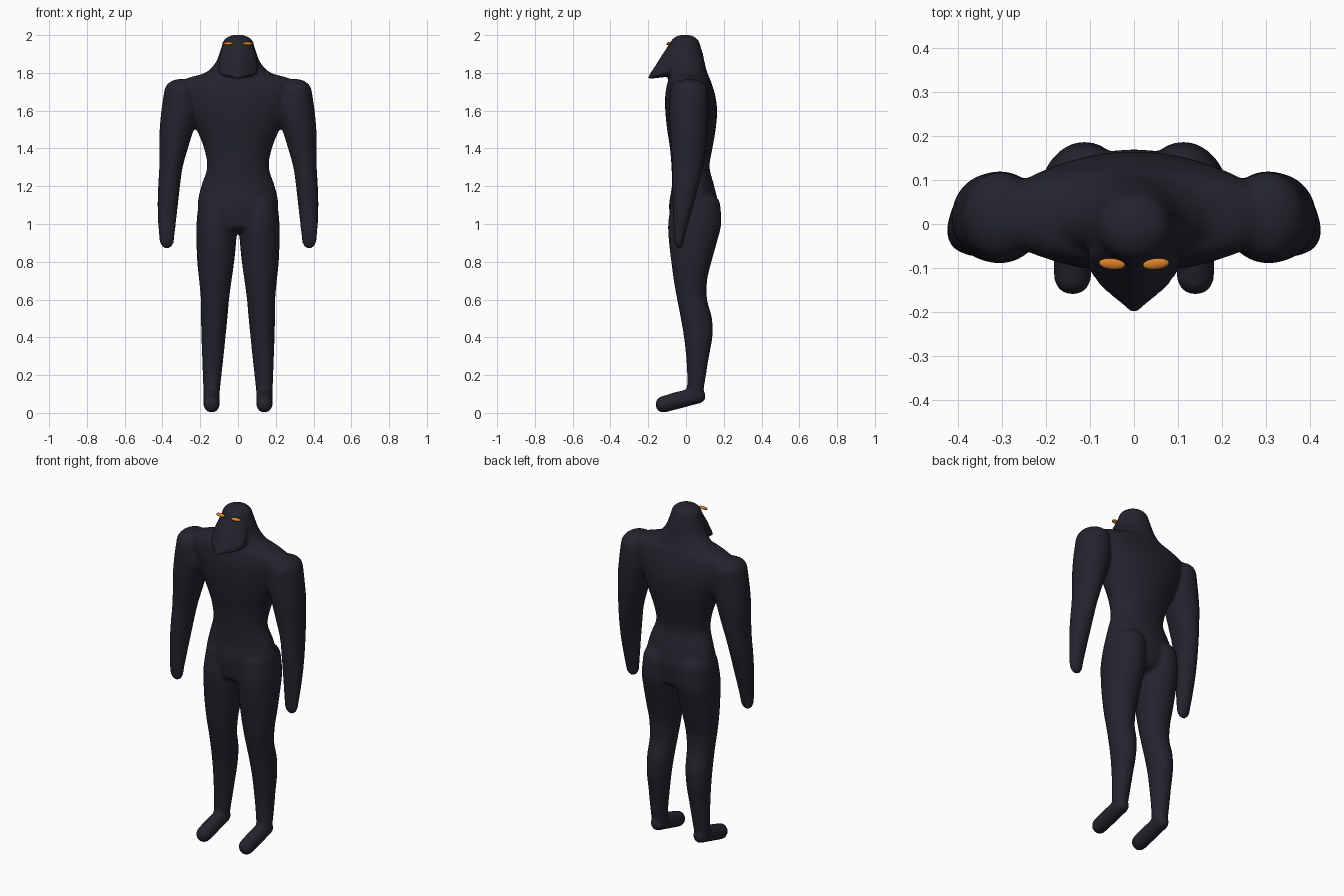
import bpy, bmesh, math

if "Cube" in bpy.data.objects:
    bpy.data.objects.remove(bpy.data.objects["Cube"])


def material(name, rgb):
    made = bpy.data.materials.new(name)
    made.use_nodes = True
    made.diffuse_color = (*rgb, 1)
    shader = made.node_tree.nodes["Principled BSDF"]
    shader.inputs["Base Color"].default_value = (*rgb, 1)
    return made


suit = material("dark navy", (0.017, 0.017, 0.027))
amber = material("amber", (0.72, 0.22, 0.025))


def section(at, width, front, back, x=0):
    """Cross-section: position, centre x, centre depth, half width, half depth."""
    return (at, x, (front + back) / 2, width, (back - front) / 2)


def foot_section(at, width, bottom, top, x):
    """Upright cross-section of a foot, placed along the depth axis."""
    return section(at, width, bottom, top, x)


def between(before, start, end, after, t):
    """Catmull-Rom blend of four neighbouring values."""
    leave, arrive = (end - before) / 2, (after - start) / 2
    ease = t * t * (3 - 2 * t)
    return (start + (end - start) * ease
            + leave * t * (1 - t) ** 2 - arrive * t * t * (1 - t))


def dome(row, height):
    """Shrinking cross-sections that round off one end."""
    at, x, middle, width, depth = row
    angles = [math.radians(a) for a in range(15, 90, 15)] + [math.radians(88)]
    return [(at + height * math.sin(a), x, middle, width * math.cos(a), depth * math.cos(a))
            for a in angles]


def skin_rows(rows, low_cap, high_cap, steps=5):
    last = len(rows) - 1
    smooth = []
    for i in range(last):
        near = rows[max(i - 1, 0)], rows[i], rows[i + 1], rows[min(i + 2, last)]
        for step in range(steps):
            smooth.append([between(*values, step / steps) for values in zip(*near)])
    smooth.append(rows[last])
    return dome(rows[0], -low_cap)[::-1] + smooth + dome(rows[last], high_cap)


def loft(bm, rows, low_cap, high_cap, side=1, front_power=2, lying=False, sides=32):
    rings = []
    for at, x, middle, width, depth in skin_rows(rows, low_cap, high_cap):
        ring = []
        for k in range(sides):
            angle = math.tau * k / sides
            c, s = math.cos(angle), math.sin(angle)
            bend = 2 / front_power if s < 0 else 1
            across = side * (x + width * math.copysign(abs(c) ** bend, c))
            along = middle + depth * math.copysign(abs(s) ** bend, s)
            ring.append(bm.verts.new((across, at, along) if lying else (across, along, at)))
        rings.append(ring)
    faces = [bm.faces.new(rings[0]), bm.faces.new(rings[-1])]
    for lower, upper in zip(rings, rings[1:]):
        for k in range(sides):
            n = (k + 1) % sides
            faces.append(bm.faces.new((lower[k], lower[n], upper[n], upper[k])))
    bmesh.ops.recalc_face_normals(bm, faces=faces)


# Torso, neck and head, from the crotch up
torso = [
    section(at=1, width=0.2, front=-0.08, back=0.16),
    section(at=1.1, width=0.215, front=-0.09, back=0.17),
    section(at=1.2, width=0.195, front=-0.075, back=0.15),
    section(at=1.3, width=0.164, front=-0.077, back=0.125),
    section(at=1.4, width=0.18, front=-0.085, back=0.14),
    section(at=1.5, width=0.22, front=-0.1, back=0.157),
    section(at=1.6, width=0.27, front=-0.11, back=0.165),
    section(at=1.68, width=0.31, front=-0.11, back=0.155),
    section(at=1.74, width=0.325, front=-0.1, back=0.137),
    section(at=1.775, width=0.26, front=-0.09, back=0.124),
    section(at=1.8, width=0.175, front=-0.08, back=0.113),
    section(at=1.85, width=0.122, front=-0.09, back=0.1),
    section(at=1.9, width=0.1, front=-0.1, back=0.09),
    section(at=1.95, width=0.084, front=-0.085, back=0.074),
]
# Pointed face mask, from the tip up
mask = [
    section(at=1.77, width=0.01, front=-0.21, back=-0.18),
    section(at=1.78, width=0.06, front=-0.2, back=-0.1),
    section(at=1.8, width=0.1, front=-0.19, back=-0.03),
    section(at=1.84, width=0.105, front=-0.163, back=0),
    section(at=1.89, width=0.095, front=-0.132, back=0),
    section(at=1.94, width=0.075, front=-0.098, back=0),
]
# Arm, from the hand up to the shoulder
arm = [
    section(at=0.92, width=0.04, front=-0.063, back=-0.01, x=0.377),
    section(at=1, width=0.047, front=-0.067, back=0.012, x=0.376),
    section(at=1.1, width=0.054, front=-0.07, back=0.04, x=0.372),
    section(at=1.2, width=0.058, front=-0.073, back=0.067, x=0.365),
    section(at=1.3, width=0.062, front=-0.073, back=0.09, x=0.355),
    section(at=1.4, width=0.075, front=-0.078, back=0.105, x=0.34),
    section(at=1.5, width=0.09, front=-0.085, back=0.115, x=0.325),
    section(at=1.6, width=0.1, front=-0.09, back=0.12, x=0.306),
    section(at=1.7, width=0.087, front=-0.085, back=0.118, x=0.304),
]
# Leg, from the ankle up to the hip
leg = [
    section(at=0.1, width=0.043, front=0.005, back=0.09, x=0.14),
    section(at=0.2, width=0.05, front=0.006, back=0.106, x=0.137),
    section(at=0.3, width=0.057, front=0, back=0.122, x=0.133),
    section(at=0.4, width=0.064, front=-0.011, back=0.14, x=0.13),
    section(at=0.5, width=0.07, front=-0.028, back=0.138, x=0.126),
    section(at=0.6, width=0.075, front=-0.047, back=0.112, x=0.122),
    section(at=0.7, width=0.086, front=-0.065, back=0.112, x=0.12),
    section(at=0.8, width=0.098, front=-0.078, back=0.135, x=0.118),
    section(at=0.9, width=0.105, front=-0.09, back=0.163, x=0.115),
    section(at=1, width=0.107, front=-0.095, back=0.187, x=0.113),
    section(at=1.1, width=0.1, front=-0.08, back=0.182, x=0.11),
]
# Foot, from the toes back to the heel
foot = [
    foot_section(at=-0.12, width=0.043, bottom=0, top=0.09, x=0.14),
    foot_section(at=-0.05, width=0.044, bottom=0.018, top=0.112, x=0.14),
    foot_section(at=0.05, width=0.043, bottom=0.045, top=0.133, x=0.14),
]

bm = bmesh.new()
loft(bm, torso, low_cap=0.05, high_cap=0.053)
loft(bm, mask, low_cap=0.003, high_cap=0.03, front_power=1.25)
for side in (-1, 1):
    loft(bm, arm, low_cap=0.052, high_cap=0.068, side=side)
    loft(bm, leg, low_cap=0.05, high_cap=0.08, side=side)
    loft(bm, foot, low_cap=0.042, high_cap=0.055, side=side, lying=True)
mesh = bpy.data.meshes.new("body")
bm.to_mesh(mesh)
bm.free()
body = bpy.data.objects.new("body", mesh)
bpy.context.collection.objects.link(body)
mesh.materials.append(suit)

# Fuse the overlapping parts into one soft skin
fuse = body.modifiers.new("fuse", "REMESH")
fuse.mode = "VOXEL"
fuse.voxel_size = 0.009
fuse.use_smooth_shade = True
soften = body.modifiers.new("soften", "SMOOTH")
soften.factor = 0.5
soften.iterations = 8

# Slit eyes
for side, name in ((-1, "right_eye"), (1, "left_eye")):
    bpy.ops.mesh.primitive_uv_sphere_add(segments=24, ring_count=12, radius=1,
                                         location=(side * 0.05, -0.091, 1.955))
    eye = bpy.context.object
    eye.name = name
    eye.scale = (0.03, 0.013, 0.008)
    eye.rotation_euler = (0.2, 0, side * 0.1)
    eye.data.materials.append(amber)
    bpy.ops.object.shade_smooth()
